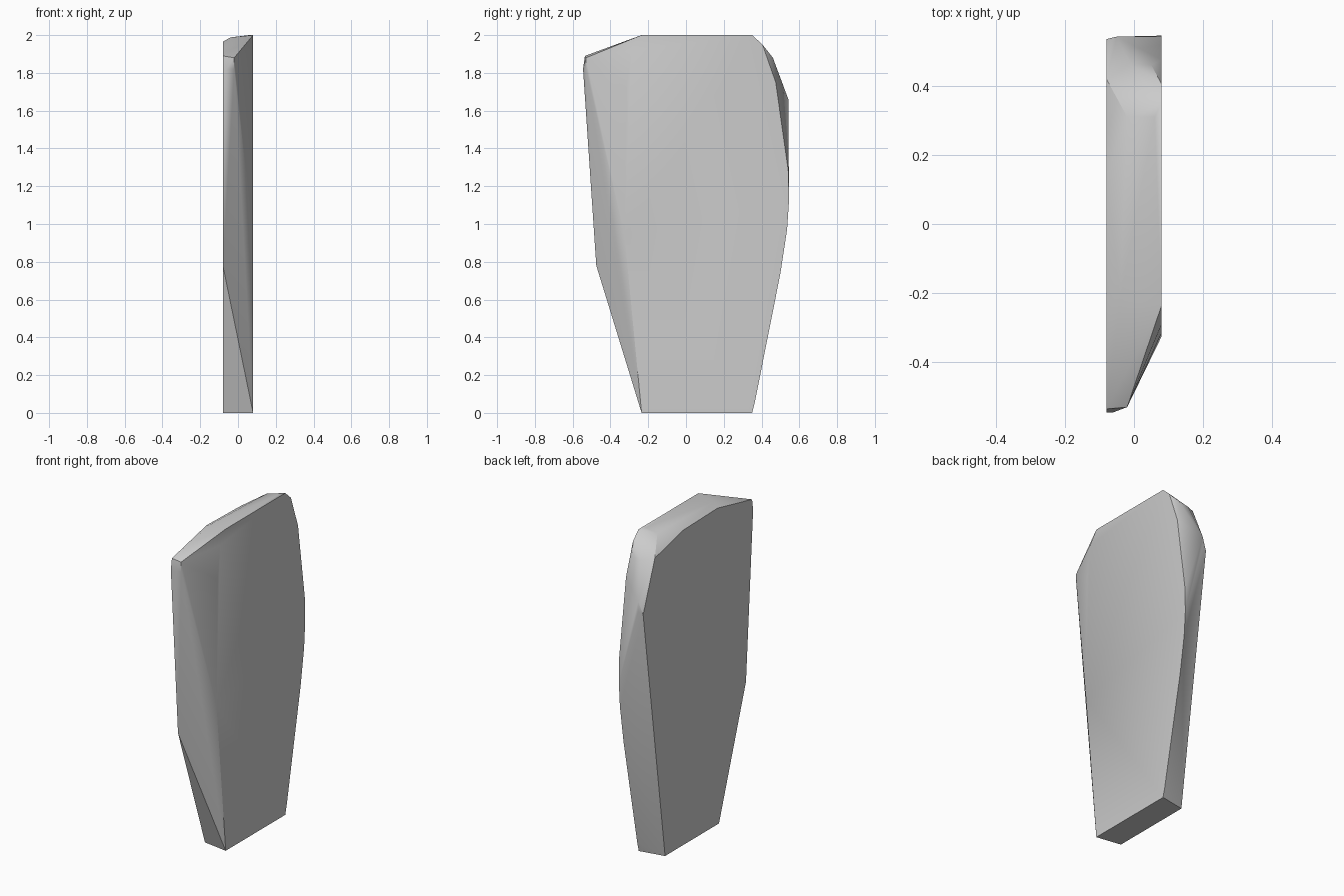
import bpy, bmesh, math

if "Cube" in bpy.data.objects:
    bpy.data.objects.remove(bpy.data.objects["Cube"])

# Outline of the wide face at x = +0.08, as (y, z)
right_outline = [(-0.235, 0), (0.35, 0), (0.365, 0.06), (0.50, 0.74), (0.535, 0.97),
                 (0.545, 1.12), (0.543, 1.27), (0.475, 1.75), (0.405, 1.95), (0.35, 2),
                 (-0.235, 2), (-0.29, 1.92), (-0.315, 1.72), (-0.325, 0.935)]

# Outline of the opposite face at x = -0.08
left_outline = [(-0.21, 0), (0.32, 0), (0.535, 1.58), (0.42, 1.89), (0.14, 1.957),
                (-0.195, 1.965), (-0.535, 1.89), (-0.545, 1.82), (-0.475, 0.78)]

# Corners of the chipped edges between the two faces
chips = [(-0.02, -0.53, 1.88), (-0.02, -0.53, 1.82), (-0.06, -0.545, 1.82),
         (-0.04, -0.22, 1.988), (-0.02, 0.31, 1.985), (0.06, 0.31, 2.0),
         (-0.01, 0.46, 1.875), (0.05, 0.46, 1.88),
         (-0.05, 0.542, 1.66), (-0.05, 0.542, 1.60)]

points = [(0.08, y, z) for y, z in right_outline]
points += [(-0.08, y, z) for y, z in left_outline]
points += chips

# Slab: convex stone shape wrapped around the outlines
bm = bmesh.new()
for p in points:
    bm.verts.new(p)
bmesh.ops.convex_hull(bm, input=bm.verts[:])
loose = [v for v in bm.verts if not v.link_faces]
bmesh.ops.delete(bm, geom=loose, context='VERTS')
bmesh.ops.dissolve_limit(bm, angle_limit=math.radians(0.5),
                         verts=bm.verts[:], edges=bm.edges[:])
bmesh.ops.recalc_face_normals(bm, faces=bm.faces[:])
mesh = bpy.data.meshes.new("stone_slab")
bm.to_mesh(mesh)
bm.free()
slab = bpy.data.objects.new("stone_slab", mesh)
bpy.context.collection.objects.link(slab)

# Soft shading over shallow edges, crisp on the hard ones
bpy.context.view_layer.objects.active = slab
slab.select_set(True)
bpy.ops.object.shade_smooth_by_angle(angle=math.radians(30))
